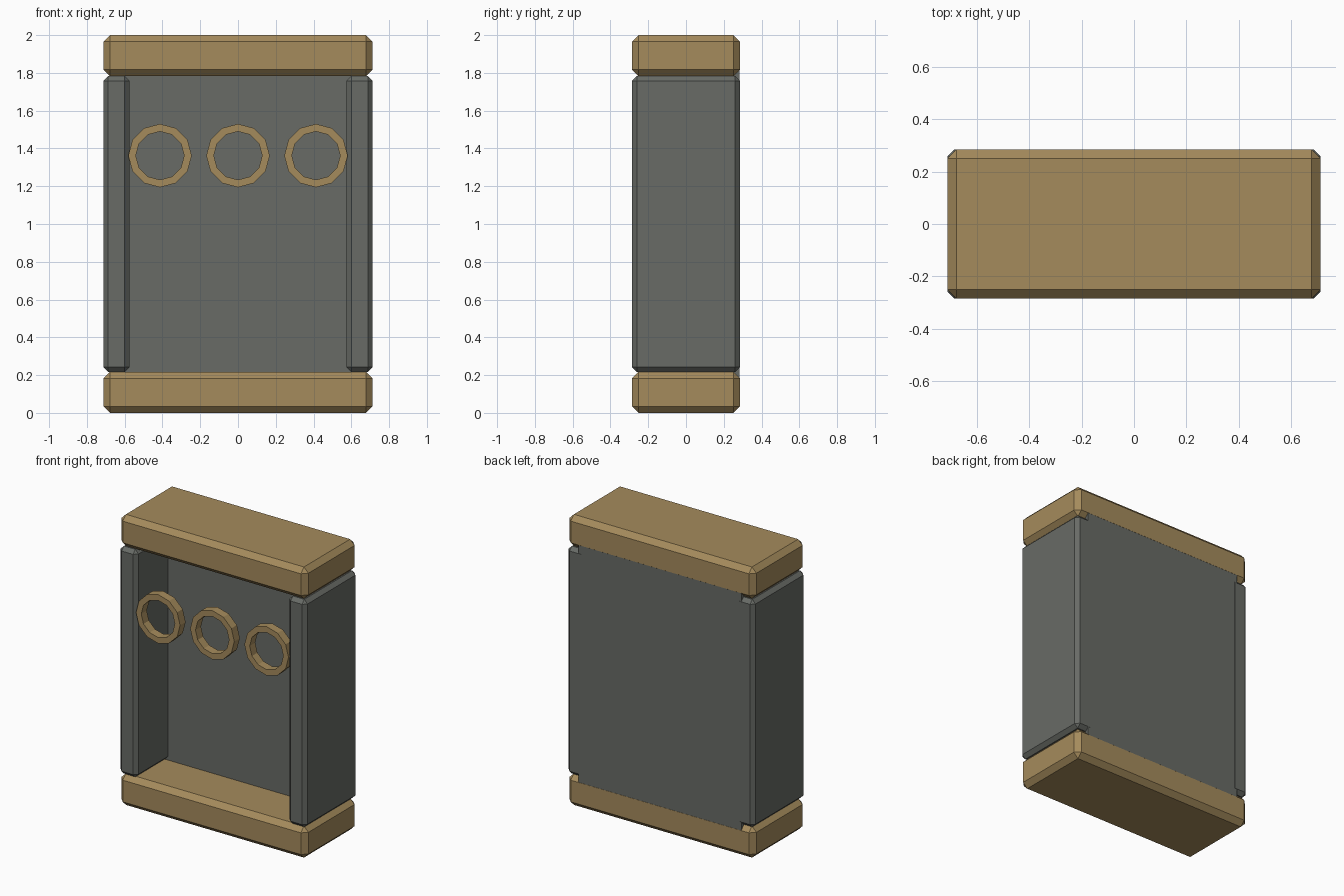
import bpy, bmesh, math

if "Cube" in bpy.data.objects:
    bpy.data.objects.remove(bpy.data.objects["Cube"])


def material(name, rgb):
    m = bpy.data.materials.new(name)
    m.diffuse_color = (*rgb, 1)
    m.use_nodes = True
    m.node_tree.nodes["Principled BSDF"].inputs["Base Color"].default_value = m.diffuse_color
    return m


tan = material("tan", (0.376, 0.258, 0.107))
grey = material("grey", (0.138, 0.147, 0.133))


def finish(name, bm, mat):
    bmesh.ops.recalc_face_normals(bm, faces=bm.faces)
    mesh = bpy.data.meshes.new(name)
    bm.to_mesh(mesh)
    bm.free()
    mesh.materials.append(mat)
    ob = bpy.data.objects.new(name, mesh)
    bpy.context.collection.objects.link(ob)
    return ob


def box(name, lo, hi, mat, bevel=0):
    bm = bmesh.new()
    bmesh.ops.create_cube(bm, size=1)
    for v in bm.verts:
        v.co = [(a + b) / 2 + c * (b - a) for a, b, c in zip(lo, hi, v.co)]
    if bevel:
        bmesh.ops.bevel(bm, geom=bm.edges[:], offset=bevel, segments=1,
                        profile=0.5, affect='EDGES')
    return finish(name, bm, mat)


def ring(name, x, z, r_out, r_in, y0, y1, sides, mat):
    # rectangular section swept round the y axis
    bm = bmesh.new()
    section = [(r_out, y0), (r_out, y1), (r_in, y1), (r_in, y0)]
    loops = []
    for i in range(sides):
        a = 2 * math.pi * i / sides
        loops.append([bm.verts.new((x + r * math.cos(a), y, z + r * math.sin(a)))
                      for r, y in section])
    for i in range(sides):
        p, q = loops[i], loops[(i + 1) % sides]
        for j in range(4):
            k = (j + 1) % 4
            bm.faces.new((p[j], p[k], q[k], q[j]))
    return finish(name, bm, mat)


W, D = 0.712, 0.285

# chamfered base and top slabs
box("base_slab", (-W, -D, 0), (W, D, 0.217), tan, 0.034)
box("top_slab", (-W, -D, 1.783), (W, D, 2), tan, 0.034)

# chamfered side walls
for name, s in (("left_wall", -1), ("right_wall", 1)):
    xs = sorted((s * 0.575, s * W))
    box(name, (xs[0], -D, 0.217), (xs[1], D, 1.783), grey, 0.025)

# thick back panel, reaching into the slabs
box("back_panel", (-0.62, 0.06, 0.15), (0.62, D - 0.0005, 1.85), grey)

# row of three rings across the opening
for name, x in (("left_ring", -0.413), ("middle_ring", 0), ("right_ring", 0.413)):
    ring(name, x, 1.362, 0.168, 0.128, -0.28, -0.22, 12, tan)
